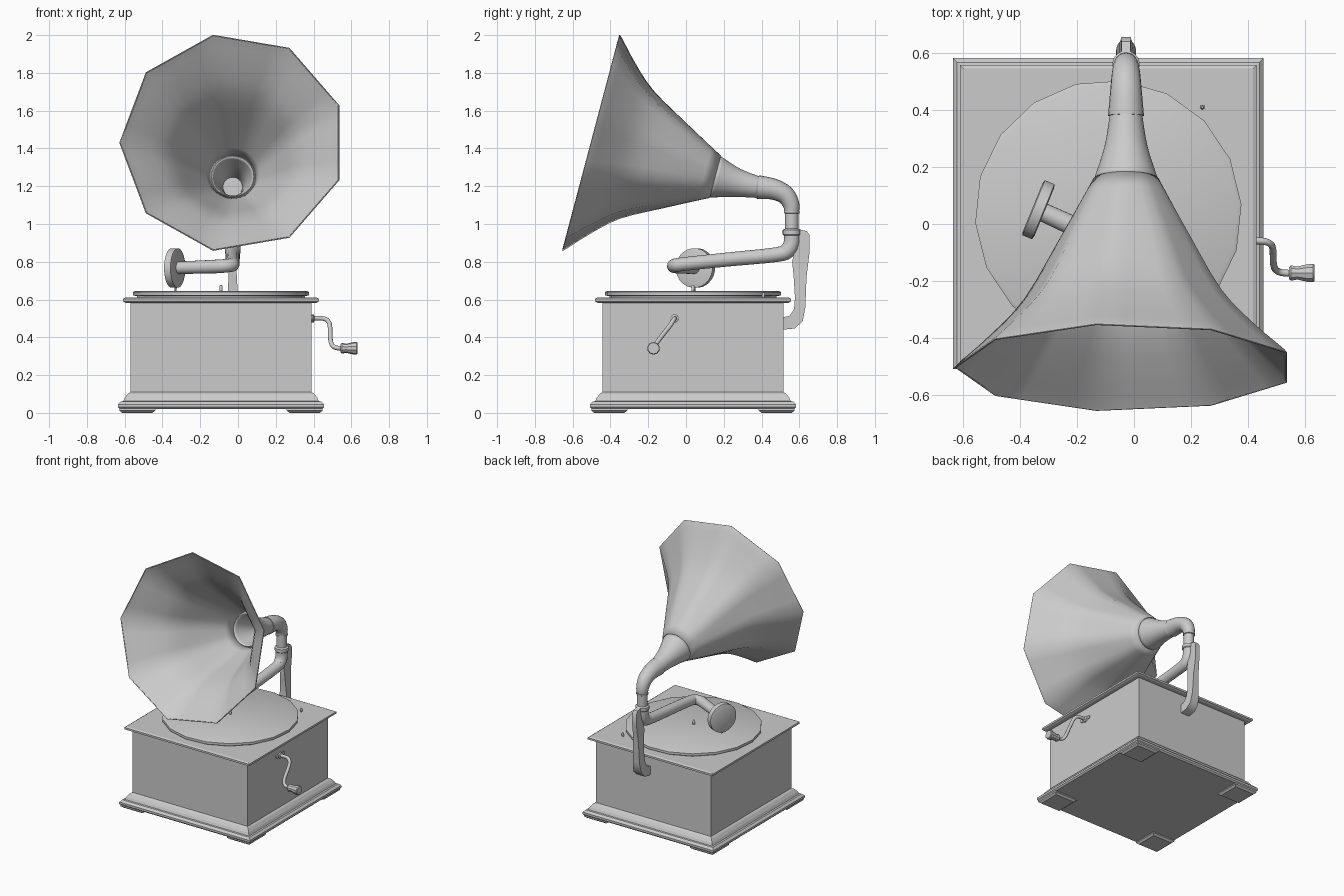
import bpy, math
from mathutils import Vector, Matrix, Quaternion

if "Cube" in bpy.data.objects:
    bpy.data.objects.remove(bpy.data.objects["Cube"])

CX, CY = -0.09, 0.037      # cabinet centre
PX = -0.028                # centre plane of horn and arm


def skin(name, rings, caps=(True, True), smooth=35):
    """Bridge equal-sized vertex rings into a mesh object."""
    n = len(rings[0])
    verts = [tuple(v) for r in rings for v in r]
    faces = [(i * n + j, i * n + (j + 1) % n, (i + 1) * n + (j + 1) % n, (i + 1) * n + j)
             for i in range(len(rings) - 1) for j in range(n)]
    if caps[0]:
        faces.append(tuple(reversed(range(n))))
    if caps[1]:
        faces.append(tuple(range(len(verts) - n, len(verts))))
    me = bpy.data.meshes.new(name)
    me.from_pydata(verts, [], faces)
    ob = bpy.data.objects.new(name, me)
    bpy.context.collection.objects.link(ob)
    bpy.ops.object.select_all(action='DESELECT')
    ob.select_set(True)
    bpy.context.view_layer.objects.active = ob
    bpy.ops.object.mode_set(mode='EDIT')
    bpy.ops.mesh.select_all(action='SELECT')
    bpy.ops.mesh.normals_make_consistent(inside=False)
    bpy.ops.object.mode_set(mode='OBJECT')
    if smooth:
        bpy.ops.object.shade_smooth_by_angle(angle=math.radians(smooth))
    return ob


def turned(name, profile, n, loc, axis=(0, 0, 1), turn=0.0, smooth=35):
    """Revolve (radius, height) profile about an axis through loc."""
    m = Matrix.Translation(loc) @ Vector((0, 0, 1)).rotation_difference(Vector(axis)).to_matrix().to_4x4()
    rings = [[m @ Vector((r * math.cos(turn + math.tau * j / n),
                          r * math.sin(turn + math.tau * j / n), h)) for j in range(n)]
             for r, h in profile]
    return skin(name, rings, smooth=smooth)


def square(name, profile, loc=(CX, CY, 0)):
    """Square moulding from (half width, height) profile."""
    return turned(name, [(h * math.sqrt(2), z) for h, z in profile], 4, loc, turn=math.pi / 4, smooth=0)


def spline(pts, sub):
    """Catmull-Rom through points of any dimension."""
    p = [pts[0]] + pts + [pts[-1]]
    out = []
    for i in range(1, len(p) - 2):
        for k in range(sub):
            t = k / sub
            out.append(tuple(0.5 * (2 * b + (c - a) * t + (2 * a - 5 * b + 4 * c - d) * t * t
                                    + (3 * b - a - 3 * c + d) * t ** 3)
                             for a, b, c, d in zip(p[i - 1], p[i], p[i + 1], p[i + 2])))
    return out + [tuple(pts[-1])]


def tube(name, pts, n=20, sub=4, caps=(True, True), start=(-1, 0, 0), smooth=50):
    """Round tube along (x, y, z, radius) points."""
    pts = spline(pts, sub)
    P = [Vector(q[:3]) for q in pts]
    u, last, rings = Vector(start), None, []
    for i, q in enumerate(pts):
        t = (P[min(i + 1, len(P) - 1)] - P[max(i - 1, 0)]).normalized()
        if last:
            u = last.rotation_difference(t) @ u
        u = (u - t * u.dot(t)).normalized()
        v, last = t.cross(u), t
        rings.append([P[i] + q[3] * (u * math.cos(math.tau * j / n) + v * math.sin(math.tau * j / n))
                      for j in range(n)])
    return skin(name, rings, caps, smooth)


# Cabinet: body, base moulding, lid and feet
square("cabinet_body", [(0.48, 0.1), (0.48, 0.59)])
square("base_moulding", [(0.535, 0.02), (0.545, 0.03), (0.545, 0.045), (0.53, 0.06), (0.518, 0.062),
                         (0.51, 0.08), (0.495, 0.1), (0.48, 0.11)])
square("lid", [(0.505, 0.583), (0.52, 0.59), (0.52, 0.604), (0.508, 0.61)])
for sx in (-1, 1):
    for sy in (-1, 1):
        square("foot", [(0.08, 0), (0.095, 0.012), (0.095, 0.03)],
               (CX + sx * 0.443, CY + sy * 0.443, 0))

# Turntable, spindle and brake stud
turned("platter", [(0.445, 0.605), (0.445, 0.618), (0.468, 0.622), (0.468, 0.64), (0.455, 0.646)],
       18, (CX, CY, 0), turn=math.radians(4), smooth=30)
turned("spindle", [(0.009, 0.64), (0.009, 0.67), (0.005, 0.677)], 10, (CX, CY, 0))
turned("brake_stud", [(0.008, 0.605), (0.008, 0.63), (0.004, 0.637)], 10, (0.24, 0.41, 0))

# Rear support bracket: inner and outer (y, z) with half width
sections = [((0.51, 0.505), (0.51, 0.44), 0.036), ((0.55, 0.515), (0.575, 0.447), 0.036),
            ((0.572, 0.55), (0.618, 0.485), 0.034), ((0.577, 0.61), (0.632, 0.56), 0.028),
            ((0.57, 0.72), (0.638, 0.72), 0.022), ((0.562, 0.80), (0.648, 0.80), 0.018),
            ((0.575, 0.86), (0.655, 0.86), 0.018), ((0.58, 0.955), (0.655, 0.94), 0.018),
            ((0.60, 0.972), (0.64, 0.962), 0.016)]
skin("support_bracket", [[(PX - w, *a), (PX + w, *a), (PX + w, *b), (PX - w, *b)]
                         for a, b, w in sections], smooth=40)

# Tonearm with its elbow and side bend
tube("tonearm", [(PX, 0.56, 0.96, 0.042), (PX, 0.56, 0.905, 0.042), (PX, 0.54, 0.862, 0.042),
                 (PX, 0.48, 0.838, 0.039), (PX, 0.2, 0.81, 0.037), (PX, -0.01, 0.788, 0.036),
                 (PX - 0.01, -0.052, 0.782, 0.036), (PX - 0.045, -0.064, 0.778, 0.036),
                 (PX - 0.09, -0.05, 0.775, 0.036), (-0.32, 0.042, 0.768, 0.033)])
side = Vector((-0.925, 0.38, 0))
turned("sound_box", [(0.09, -0.022), (0.105, -0.018), (0.105, 0.018), (0.095, 0.022)],
       24, (-0.335, 0.05, 0.767), side)
turned("needle", [(0.005, -0.05), (0.008, 0.03)], 8, (-0.33, 0.045, 0.69))

# Swivel collar and horn elbow
turned("swivel_collar", [(0.044, 0.94), (0.048, 0.945), (0.048, 0.968), (0.036, 0.975),
                         (0.036, 1.055), (0.042, 1.058), (0.042, 1.068)], 20, (PX, 0.56, 0))
tube("horn_elbow", [(PX, 0.56, 1.06, 0.038), (PX, 0.556, 1.105, 0.044), (PX, 0.525, 1.155, 0.05),
                    (PX, 0.46, 1.185, 0.056), (PX, 0.38, 1.195, 0.063)])

# Horn neck (open shell)
neck = tube("horn_neck", [(PX, 0.39, 1.193, 0.056), (PX, 0.27, 1.218, 0.076),
                          (PX, 0.15, 1.25, 0.115)], n=36, caps=(False, False))

# Nine-sided horn bell: round at the neck, faceted at the rim
axis = Vector((0, -0.967, 0.256))
u = Vector((-1, 0, 0))
v = axis.cross(u)
bell = []
for y, z, r, k in spline([(0.155, 1.25, 0.117, 0.2), (-0.06, 1.31, 0.238, 0.7), (-0.262, 1.367, 0.357, 1.0),
                          (-0.39, 1.4, 0.477, 1.0), (-0.49, 1.427, 0.59, 1.0), (-0.505, 1.43, 0.597, 1.0)], 3):
    ring = []
    for j in range(36):
        a = math.tau * j / 36
        off = (j % 4) * math.tau / 36 - math.pi / 9
        facet = math.cos(math.pi / 9) / math.cos(off)
        rr = r * (1 - k + k * facet)
        ring.append(Vector((PX, y, z)) + rr * (u * math.cos(a) + v * math.sin(a)))
    bell.append(ring)
horn = skin("horn_bell", bell, (False, False), smooth=45)
for ob in (neck, horn):
    mod = ob.modifiers.new("thickness", 'SOLIDIFY')
    mod.thickness = 0.006

# Crank with wall plate and grip
turned("crank_plate", [(0.022, 0), (0.022, 0.012), (0.016, 0.016)], 16, (0.388, -0.06, 0.5), (1, 0, 0))
for dy in (-0.035, 0.035):
    turned("plate_ear", [(0.014, 0), (0.014, 0.008)], 12, (0.388, -0.06 + dy, 0.503), (1, 0, 0))
tube("crank_rod", [(0.385, -0.06, 0.5, 0.012), (0.45, -0.06, 0.5, 0.012), (0.478, -0.07, 0.485, 0.012),
                   (0.487, -0.09, 0.455, 0.012), (0.49, -0.145, 0.385, 0.012),
                   (0.503, -0.165, 0.353, 0.012), (0.53, -0.172, 0.343, 0.012),
                   (0.57, -0.172, 0.342, 0.012)], n=12, start=(0, 1, 0))
turned("crank_grip", [(0.022, 0), (0.028, 0.008), (0.024, 0.03), (0.033, 0.068), (0.034, 0.085), (0.03, 0.09)],
       10, (0.543, -0.172, 0.342), (1, 0, 0))
